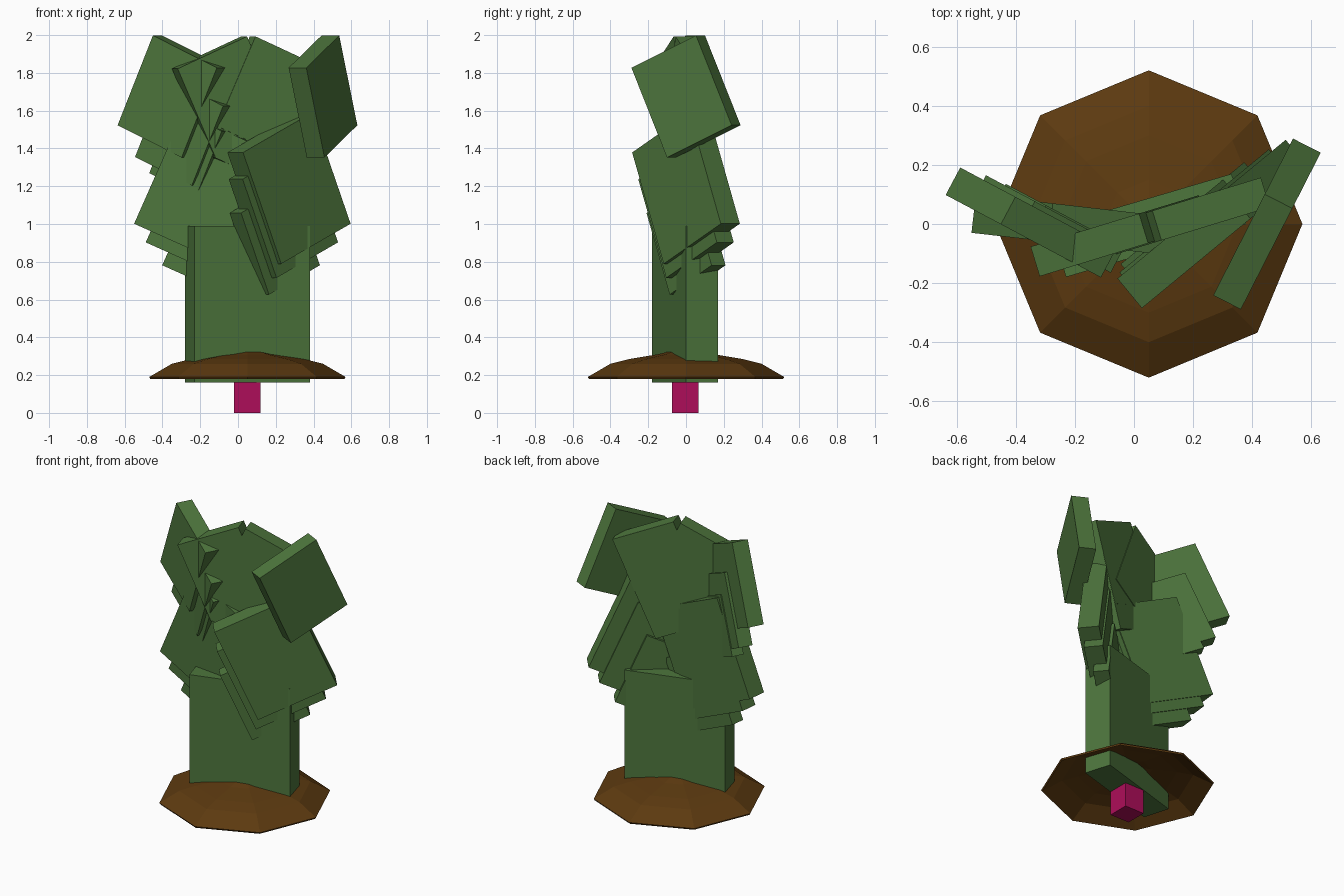
import bpy, bmesh
from math import radians, cos, sin, tau

cube = bpy.data.objects.get("Cube")
if cube:
    bpy.data.objects.remove(cube, do_unlink=True)


def material(name, rgb):
    m = bpy.data.materials.new(name)
    m.use_nodes = True
    color = (*rgb, 1)
    m.diffuse_color = color
    m.node_tree.nodes["Principled BSDF"].inputs["Base Color"].default_value = color
    return m


GREEN = material("leaf green", (0.075, 0.18, 0.046))
BROWN = material("soil brown", (0.108, 0.042, 0.005))
PINK = material("magenta", (0.42, 0.004, 0.10))


def add_mesh(name, bm, mat):
    bmesh.ops.recalc_face_normals(bm, faces=bm.faces)
    me = bpy.data.meshes.new(name)
    bm.to_mesh(me)
    bm.free()
    me.materials.append(mat)
    ob = bpy.data.objects.new(name, me)
    bpy.context.collection.objects.link(ob)
    return ob


def box(name, size, center, mat, roll=0, yaw=0):
    bm = bmesh.new()
    bmesh.ops.create_cube(bm, size=1)
    bmesh.ops.scale(bm, vec=size, verts=bm.verts)
    ob = add_mesh(name, bm, mat)
    ob.location = center
    ob.rotation_euler = (0, radians(roll), radians(yaw))
    return ob


def pad(name, scale, center, yaw, side):
    """Flat cactus pad, tilted in its own plane; side 1 leans left, -1 right."""
    size = (0.42 * scale, 0.105 * scale, 0.52 * scale)
    return box(name, size, center, GREEN, 24 * side, yaw)


# Stem block and peg below it
box("stem", (0.636, 0.177, 0.83), (0.05, -0.005, 0.575), GREEN, yaw=16.4)
box("peg", (0.14, 0.14, 0.18), (0.05, -0.005, 0.09), PINK)

# Lower arms: three shrinking pads on each side
steps = [(1.24, 1.19, 1.0), (1.1, 1.07, 0.89), (0.91, 0.92, 0.72)]
for i, (s, z, f) in enumerate(steps):
    pad(f"lower_left_pad_{i}", s, (0.27 * f, 0, z), 39.5, -1)
    pad(f"lower_right_pad_{i}", s, (-0.176 * f, -0.007, z), -6.5, 1)

# Upper arms
pad("upper_left_pad", 1, (0.45, 0, 1.675), 63, -1)
pad("upper_right_pad_0", 1, (-0.35, 0.005, 1.675), -28, 1)
pad("upper_right_pad_1", 0.887, (-0.29, 0.0, 1.49), -28, 1)
pad("upper_right_pad_2", 0.73, (-0.26, 0.0, 1.38), -28, 1)

# Crown: pads leaning outwards from the middle
pad("crown_pad_left", 1, (0.16, 0.02, 1.67), 17, 1)
pad("crown_pad_right", 1, (-0.05, -0.04, 1.67), 17, -1)
pad("crown_inner_pad", 0.887, (0.11, 0.01, 1.49), 17, 1)

# Eight-sided hollow soil mound
bm = bmesh.new()
rings = []
for r, z in [(0.52, 0.19), (0.40, 0.26), (0.30, 0.285), (0.15, 0.31), (0.07, 0.33)]:
    rings.append([bm.verts.new((0.05 + r * cos(tau * i / 8), r * sin(tau * i / 8), z))
                  for i in range(8)])
for a, b in zip(rings, rings[1:]):
    for i in range(8):
        j = (i + 1) % 8
        bm.faces.new((a[i], a[j], b[j], b[i]))
bm.faces.new(rings[-1])
mound = add_mesh("soil_mound", bm, BROWN)
shell = mound.modifiers.new("shell", "SOLIDIFY")
shell.thickness = 0.012
shell.offset = -1
